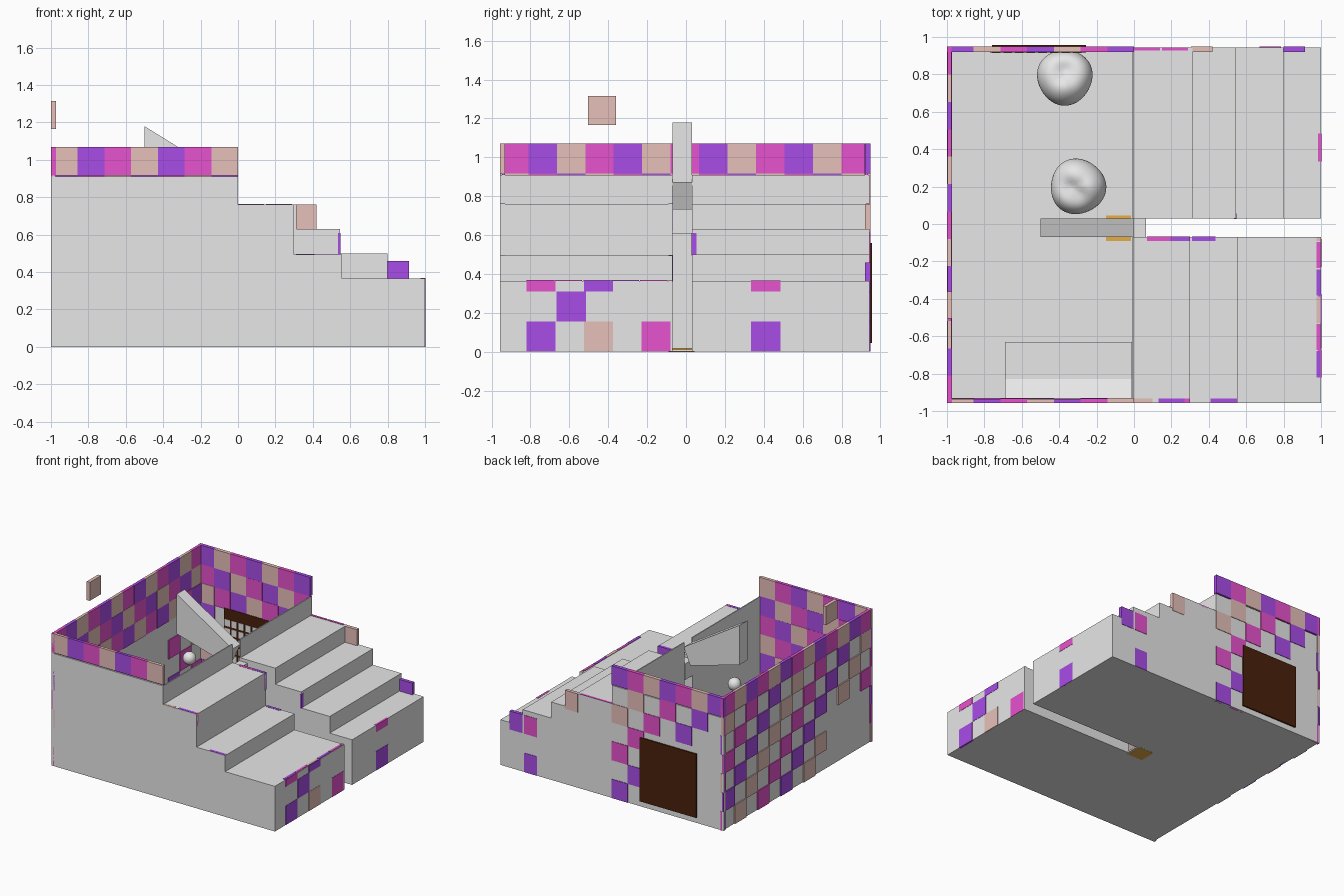
import bpy, bmesh, math, random
from mathutils import Vector

random.seed(4)
if "Cube" in bpy.data.objects:
    bpy.data.objects.remove(bpy.data.objects["Cube"])


def material(name, rgb):
    m = bpy.data.materials.new(name)
    m.use_nodes = True
    m.diffuse_color = (*rgb, 1)
    m.node_tree.nodes["Principled BSDF"].inputs["Base Color"].default_value = (*rgb, 1)
    return m


GREY = material("pale_grey", (0.8, 0.8, 0.8))
PURPLE = material("purple", (0.43, 0.08, 0.87))
PINK = material("magenta", (0.86, 0.09, 0.66))
TAN = material("dusty_tan", (0.8, 0.53, 0.49))
BROWN = material("dark_brown", (0.068, 0.015, 0.003))
GOLD = material("golden_wood", (0.8, 0.42, 0.06))
TILE_MATS = [PURPLE, PINK, TAN]


def finish(name, bm, mats):
    bmesh.ops.recalc_face_normals(bm, faces=bm.faces)
    me = bpy.data.meshes.new(name)
    bm.to_mesh(me)
    bm.free()
    for m in mats:
        me.materials.append(m)
    ob = bpy.data.objects.new(name, me)
    bpy.context.collection.objects.link(ob)
    return ob


def add_box(bm, x, y, z, index=0):
    made = bmesh.ops.create_cube(bm, size=1)["verts"]
    for v in made:
        v.co = Vector([(a + b) / 2 + c * (b - a) for (a, b), c in zip((x, y, z), v.co)])
    for f in {f for v in made for f in v.link_faces}:
        f.material_index = index


def box(name, x, y, z, mat=GREY):
    bm = bmesh.new()
    add_box(bm, x, y, z)
    return finish(name, bm, [mat])


def prism(name, points, step):
    """Extrude an outline of 3D points along a step."""
    bm = bmesh.new()
    face = bm.faces.new([bm.verts.new(p) for p in points])
    made = bmesh.ops.extrude_face_region(bm, geom=[face])["geom"]
    bmesh.ops.translate(bm, vec=step, verts=[g for g in made if isinstance(g, bmesh.types.BMVert)])
    return finish(name, bm, [GREY])


FRONT, BACK, TOP, RIM = -0.957, 0.945, 1.07, 0.91
SLOT = (-0.07, 0.03)

# Stepped stands on both sides of the entrance slot
STANDS = {
    "front_stand": ((FRONT, SLOT[0]), [(0.3, 0.76), (0.555, 0.495), (1, 0.365)]),
    "back_stand": ((SLOT[1], BACK), [(0.313, 0.76), (0.545, 0.63), (0.8, 0.5), (1, 0.365)]),
}
for name, ((y0, y1), steps) in STANDS.items():
    outline, x = [(0, 0)], 0
    for end, z in steps:
        outline += [(x, z), (end, z)]
        x = end
    outline.append((1, 0))
    prism(name, [(x, y0, z) for x, z in outline], (0, y1 - y0, 0))
    box(name + "_parapet", (-0.008, 0.001), (y0, y1), (0, RIM))

# Sunken room: floor, walls and lintel above the doorway
box("room_floor", (-0.99, 0), (FRONT, BACK), (0, 0.012))
box("side_wall", (-0.99, -0.98), (FRONT, BACK), (0, RIM))
box("front_wall", (-1, 0), (FRONT, FRONT + 0.012), (0, RIM))
box("back_wall", (-1, 0), (BACK - 0.012, BACK), (0, RIM))
box("door_lintel", (-0.01, 0.065), SLOT, (0.605, 0.735))

# Wall tiles: seven courses, colours running diagonally,
# every other tile proud of the outer face
ROWS, COURSE = 7, TOP / 7


def colour(i, j):
    return (i - j) % 3


def jitter():
    return random.uniform(0, 0.004)


side = bmesh.new()
pitch = (BACK - FRONT) / 13
for i in range(13):
    for j in range(ROWS):
        y, z = BACK - i * pitch, j * COURSE
        odd = (i + j) % 2 == 1
        top = j == ROWS - 1
        outside = top or (odd and not (i > 8 and j < 3))
        inside = top or j > 3 or not (odd or 2 < i < 8)
        if outside or inside:
            x0 = -1 + jitter() if outside else -0.985
            x1 = -0.972 - jitter() if inside else -0.985
            y1 = y + (0.004 if i == 0 else 0)
            add_box(side, (x0, x1), (y - pitch, y1), (z, z + COURSE), colour(i + 1, j))
# One loose tile hovering above the wall
add_box(side, (-1, -0.972), (-0.505, -0.36), (1.165, 1.315), 2)
finish("side_wall_tiles", side, TILE_MATS)

WIDTH = 1 / 7
bm = bmesh.new()
for i in range(7):
    for j in range(ROWS):
        x, z = -1 + i * WIDTH, j * COURSE
        outer = FRONT if j == ROWS - 1 else FRONT + 0.01
        add_box(bm, (x, x + WIDTH), (outer, FRONT + 0.022 + jitter()), (z, z + COURSE), colour(i + 2, j))
finish("front_wall_tiles", bm, TILE_MATS)

bm = bmesh.new()
for i in range(7):
    for j in range(ROWS):
        x, z = -i * WIDTH, j * COURSE
        if 1 < i < 6 and j < 4:
            continue
        proud = j == ROWS - 1 or ((i + j) % 2 == 0 and i < 6)
        outer = BACK + 0.004 if proud else BACK - 0.01
        add_box(bm, (x - WIDTH, x), (BACK - 0.022 - jitter(), outer), (z, z + COURSE), colour(i, j))
finish("back_wall_tiles", bm, TILE_MATS)

# Scattered tiles on the outer end of the stands: y, bottom, top, colour
bm = bmesh.new()
for y, z0, z1, c in ((-0.82, 0.31, 0.367, 1), (-0.82, 0, 0.155, 0), (-0.665, 0.155, 0.31, 0),
                     (-0.525, 0, 0.155, 2), (-0.525, 0.31, 0.367, 0), (-0.23, 0, 0.155, 1),
                     (0.335, 0.31, 0.367, 1), (0.335, 0, 0.155, 0)):
    add_box(bm, (0.985, 1.002), (y, y + 0.15), (z0, z1), c)
# Edging strip along the lowest front step
for i in range(6):
    y = -0.82 + i * 0.146
    add_box(bm, (0.976, 0.996), (y, min(y + 0.14, SLOT[0])), (0.36, 0.369), colour(i, 0))
# Tiles along the back of the stands: x, bottom, top, colour
for x, z0, z1, c in ((0.305, 0.61, 0.76, 2), (0.8, 0.31, 0.46, 0), (0.67, 0.31, 0.46, 1),
                     (0.67, 0, 0.155, 0)):
    add_box(bm, (x, x + 0.115), (BACK - 0.025, BACK + 0.003), (z0, z1), c)
# Thin tile tops showing on the highest back step
for x, c in ((0, 1), (0.15, 1)):
    add_box(bm, (x, x + 0.14), (BACK - 0.018, BACK), (0.75, 0.763), c)
# Tiles on the slot sides and thin step edgings
for x, z0, z1, c in ((0.07, 0.62, 0.762, 1), (0.175, 0.62, 0.762, 0), (0.31, 0.36, 0.497, 0)):
    add_box(bm, (x, x + 0.125), (SLOT[0] - 0.02, SLOT[0] + 0.003), (z0, z1), c)
for x, w, z, c in ((0, 0.1, 0.76, 2), (0.13, 0.14, 0.76, 0), (0.27, 0.03, 0.76, 1), (0.41, 0.14, 0.495, 0)):
    add_box(bm, (x, x + w), (FRONT + 0.002, FRONT + 0.025), (z - 0.1, z + 0.002), c)
add_box(bm, (0.535, 0.548), (SLOT[1] - 0.002, 0.055), (0.495, 0.61), 0)
finish("stand_tiles", bm, TILE_MATS)

# Back door with a pale grid on its inner face
box("back_door", (-0.76, -0.256), (BACK, 0.957), (0.045, 0.56), BROWN)
bm = bmesh.new()
add_box(bm, (-0.77, -0.256), (BACK - 0.027, BACK - 0.012), (0.045, 0.62), 0)
for i in range(8):
    for j in range(7):
        x, z = -0.76 + i * 0.062, 0.06 + j * 0.07
        add_box(bm, (x, x + 0.046), (BACK - 0.03, BACK - 0.027), (z, z + 0.054), 1)
finish("door_grid", bm, [BROWN, GREY])

# Sloping slab above the doorway, and doorway mat set through the floor
slab = [(-0.5, 0.86), (-0.5, 1.18), (0, 0.87), (-0.06, 0.735)]
prism("sloping_slab", [(x, SLOT[0], z) for x, z in slab], (0, SLOT[1] - SLOT[0], 0))
box("door_mat", (-0.15, -0.015), (-0.09, 0.045), (-0.001, 0.02), GOLD)


def shade(ob):
    for p in ob.data.polygons:
        p.use_smooth = True


# Hanging ball
bm = bmesh.new()
bmesh.ops.create_uvsphere(bm, u_segments=24, v_segments=12, radius=0.05)
ball = finish("hanging_ball", bm, [GREY])
ball.location = (-0.42, -0.02, 0.665)
shade(ball)

# Dented soft seats on the floor
for name, (x, y), turn in (("back_soft_seat", (-0.37, 0.785), 0), ("middle_soft_seat", (-0.3, 0.2), 2.2)):
    bm = bmesh.new()
    bmesh.ops.create_icosphere(bm, subdivisions=4, radius=0.148)
    for v in bm.verts:
        a = math.atan2(v.co.y, v.co.x)
        v.co *= 1 + 0.03 * math.sin(3 * a + turn)
        dent = math.exp(-((v.co.x / 0.08) ** 2 + ((v.co.y - 0.03) / 0.06) ** 2))
        if v.co.z > 0:
            v.co.z -= 0.05 * dent
        v.co.z = max(v.co.z, -0.11)
    seat = finish(name, bm, [GREY])
    seat.location = (x, y, 0.12)
    seat.rotation_euler.z = turn
    shade(seat)

# Couch in the front corner, with a sloping back
couch = [(-0.93, 0.012), (-0.63, 0.012), (-0.63, 0.15), (-0.83, 0.15), (-0.93, 0.21)]
prism("corner_couch", [(-0.69, y, z) for y, z in couch], (0.68, 0, 0))
